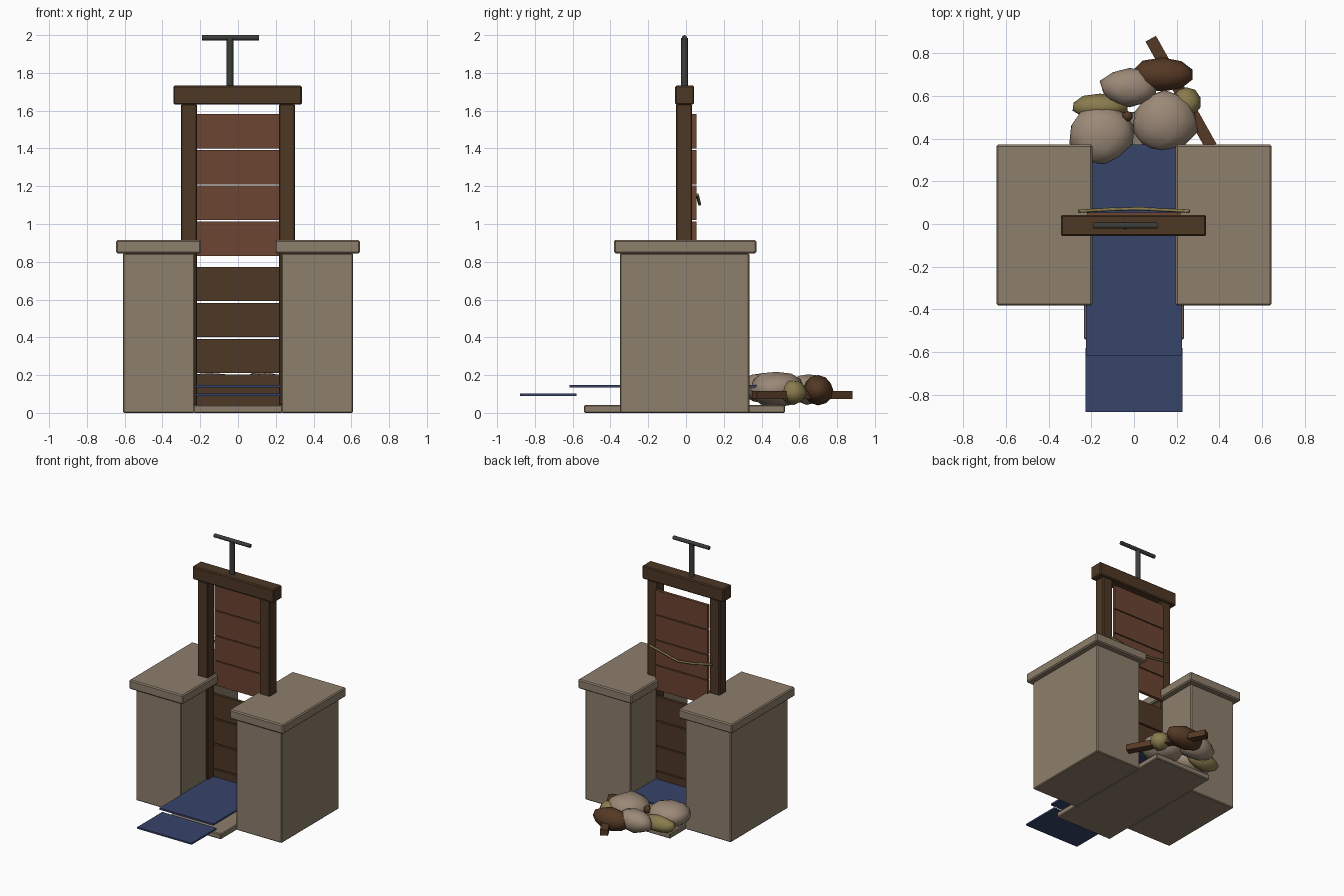
import bpy, bmesh, math, random
from mathutils import Vector

if "Cube" in bpy.data.objects:
    bpy.data.objects.remove(bpy.data.objects["Cube"])

random.seed(4)


def material(name, rgb):
    m = bpy.data.materials.new(name)
    m.diffuse_color = (*rgb, 1.0)
    m.use_nodes = True
    m.node_tree.nodes["Principled BSDF"].inputs["Base Color"].default_value = m.diffuse_color
    return m


STONE = material("cut stone", (0.27, 0.21, 0.15))
TIMBER = material("dark timber", (0.075, 0.039, 0.018))
RED_WOOD = material("red brown board", (0.15, 0.058, 0.031))
WATER = material("blue water", (0.038, 0.058, 0.145))
IRON = material("dark iron", (0.045, 0.048, 0.042))
BOULDER = material("pale rock", (0.33, 0.25, 0.185))
MOSS = material("dry moss", (0.25, 0.20, 0.075))
LOG = material("brown wood", (0.09, 0.040, 0.018))


def finish(name, bm, mat):
    mesh = bpy.data.meshes.new(name)
    bm.to_mesh(mesh)
    bm.free()
    mesh.materials.append(mat)
    ob = bpy.data.objects.new(name, mesh)
    bpy.context.collection.objects.link(ob)
    return ob


def box(name, x, y, z, mat, bevel=0.0):
    """Box from (min, max) ranges, with an optional small chamfer."""
    bm = bmesh.new()
    bmesh.ops.create_cube(bm, size=1)
    for v in bm.verts:
        v.co = Vector([r[0] if c < 0 else r[1] for c, r in zip(v.co, (x, y, z))])
    ob = finish(name, bm, mat)
    if bevel:
        mod = ob.modifiers.new("edge", "BEVEL")
        mod.width = bevel
        mod.segments = 1
    return ob


def rod(name, a, b, radius, mat, sides=12):
    a, b = Vector(a), Vector(b)
    bm = bmesh.new()
    bmesh.ops.create_cone(bm, cap_ends=True, segments=sides, radius1=radius,
                          radius2=radius, depth=(b - a).length)
    for f in bm.faces:
        f.smooth = len(f.verts) == 4
    ob = finish(name, bm, mat)
    ob.location = (a + b) / 2
    ob.rotation_mode = "QUATERNION"
    ob.rotation_quaternion = (b - a).to_track_quat("Z", "Y")
    return ob


def rock(name, centre, size, mat):
    bm = bmesh.new()
    bmesh.ops.create_icosphere(bm, subdivisions=2, radius=1)
    for v in bm.verts:
        k = random.uniform(0.92, 1.06)
        v.co = Vector([c * s * k for c, s in zip(v.co, size)])
    for f in bm.faces:
        f.smooth = True
    ob = finish(name, bm, mat)
    ob.location = centre
    return ob


# Stone channel: two piers with caps, and a floor slab
for side, s in (("left", -1), ("right", 1)):
    def span(a, b):
        return tuple(sorted((a * s, b * s)))
    box(side + "_pier", span(0.23, 0.61), (-0.35, 0.335), (0, 0.845), STONE, 0.006)
    box(side + "_pier_cap", span(0.195, 0.645), (-0.382, 0.372), (0.845, 0.915), STONE, 0.008)
    box(side + "_gate_post", span(0.217, 0.302), (-0.053, 0.032), (0.04, 1.635), TIMBER, 0.006)
box("channel_floor", (-0.235, 0.235), (-0.54, 0.525), (0, 0.042), STONE, 0.006)

# Timber head beam
box("head_beam", (-0.342, 0.338), (-0.057, 0.043), (1.632, 1.732), TIMBER, 0.007)

# Fixed lower boards and raised gate boards
for i in range(4):
    z = 0.022 + i * 0.19
    box(f"lower_board_{i + 1}", (-0.22, 0.22), (0.015, 0.037), (z, z + 0.18), TIMBER)
    z = 0.83 + i * 0.19
    box(f"gate_board_{i + 1}", (-0.22, 0.217), (0.033, 0.055), (z, z + 0.183), RED_WOOD)

# Iron lifting handle
rod("handle_stem", (-0.042, -0.008, 1.72), (-0.042, -0.008, 1.985), 0.018, IRON)
rod("handle_bar", (-0.19, -0.008, 1.986), (0.11, -0.008, 1.986), 0.014, IRON)

# Sagging cord on the back of the gate
curve = bpy.data.curves.new("cord", "CURVE")
curve.dimensions = "3D"
curve.bevel_depth = 0.008
curve.bevel_resolution = 1
curve.use_fill_caps = True
spline = curve.splines.new("POLY")
points = [(-0.26, 0.06, 1.15), (-0.12, 0.068, 1.12), (0.02, 0.072, 1.105), (0.26, 0.06, 1.155)]
spline.points.add(len(points) - 1)
for p, co in zip(spline.points, points):
    p.co = (*co, 1)
curve.materials.append(MOSS)
bpy.context.collection.objects.link(bpy.data.objects.new("hanging_cord", curve))

# Water sheets, the outflow one step lower
box("upper_water", (-0.226, 0.226), (-0.617, 0.372), (0.134, 0.147), WATER)
box("lower_water", (-0.228, 0.228), (-0.88, -0.58), (0.09, 0.102), WATER)

# Debris heap: rocks, moss clumps, driftwood
rock("rock_left", (-0.155, 0.42, 0.13), (0.155, 0.14, 0.085), BOULDER)
rock("rock_right", (0.145, 0.48, 0.125), (0.155, 0.15, 0.095), BOULDER)
rock("rock_back", (-0.02, 0.64, 0.125), (0.14, 0.092, 0.085), BOULDER)
rock("moss_left", (-0.16, 0.55, 0.105), (0.13, 0.06, 0.06), MOSS)
rock("moss_right", (0.245, 0.57, 0.11), (0.068, 0.07, 0.065), MOSS)
rock("wood_lump", (0.135, 0.70, 0.12), (0.155, 0.08, 0.078), LOG)
rock("wood_chip", (-0.03, 0.505, 0.16), (0.025, 0.025, 0.03), LOG)
plank = box("drift_plank", (-0.29, 0.29), (-0.028, 0.028), (-0.022, 0.022), LOG)
plank.location = (0.22, 0.615, 0.095)
plank.rotation_euler.z = math.atan2(-0.50, 0.28)
